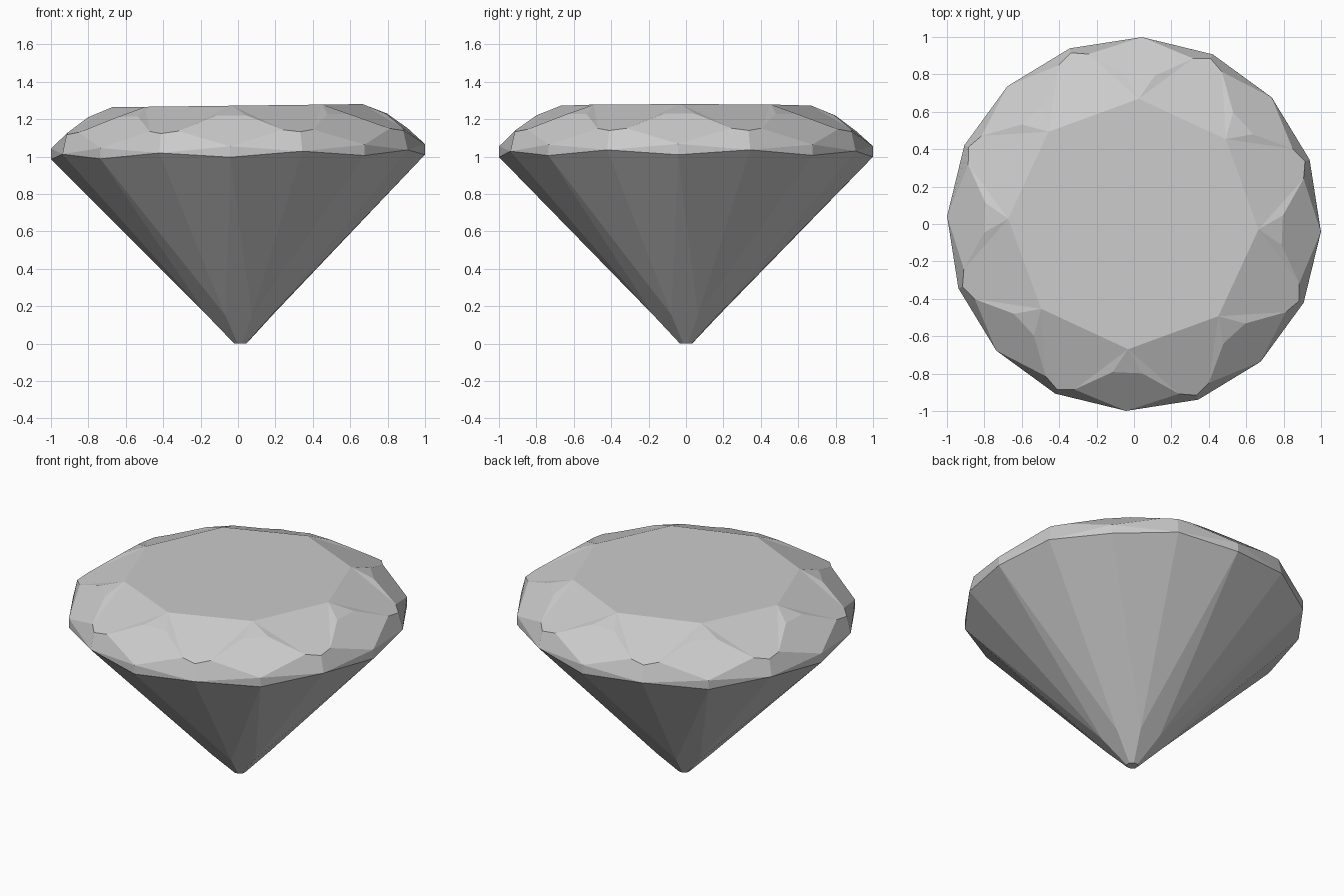
import bpy, bmesh
from math import cos, sin, radians
from mathutils import Matrix

if "Cube" in bpy.data.objects:
    bpy.data.objects.remove(bpy.data.objects["Cube"])

STEP = 45            # eight-fold symmetry
SPIN = -2.4          # small turn about z
TILT = 0.0125        # slight lean towards -x

bm = bmesh.new()


def ring(radius, z, offset=0.0):
    """Eight points at 45 degree spacing, starting at the given angle."""
    return [bm.verts.new((radius * cos(radians(STEP * k + offset)),
                          radius * sin(radians(STEP * k + offset)), z))
            for k in range(8)]


# crown rings
table = ring(0.67, 1.272)
kite_l = ring(0.80, 1.22, -5.7)
kite_r = ring(0.80, 1.22, 5.7)
star_a = ring(0.94, 1.14, 22.5 - 5.2)
star_b = ring(0.94, 1.14, 22.5 + 5.2)
star_tip = ring(0.975, 1.128, 22.5)

# girdle rings
girdle_top = ring(1.0, 1.055)
girdle_low = ring(1.0, 0.997)
girdle_mid = ring(1.0, 1.024, 22.5)

# pavilion rings
pavilion = ring(0.185, 0.15, 22.5)
culet = ring(0.035, 0.0, 22.5)

face = bm.faces.new
face(table)
face(culet[::-1])
for k in range(8):
    n, p = (k + 1) % 8, (k - 1) % 8
    # sunken star facet and its two side walls
    face((table[k], star_a[k], star_tip[k], star_b[k], table[n]))
    face((table[k], kite_r[k], star_a[k]))
    face((table[n], star_b[k], kite_l[n]))
    # raised kite facets
    face((table[k], kite_l[k], kite_r[k]))
    face((kite_l[k], star_b[p], girdle_top[k], star_a[k], kite_r[k]))
    # upper girdle facets
    face((star_a[k], girdle_top[k], girdle_mid[k], star_tip[k]))
    face((star_tip[k], girdle_mid[k], girdle_top[n], star_b[k]))
    # girdle slivers
    face((girdle_top[k], girdle_low[k], girdle_mid[k]))
    face((girdle_top[n], girdle_mid[k], girdle_low[n]))
    # pavilion mains and lower halves
    face((girdle_low[k], pavilion[p], culet[p], culet[k], pavilion[k]))
    face((girdle_low[k], pavilion[k], girdle_mid[k]))
    face((girdle_low[n], girdle_mid[k], pavilion[k]))

bmesh.ops.recalc_face_normals(bm, faces=bm.faces[:])

# lean and turn the stone, then rest it on the ground and centre it
bm.transform(Matrix.Rotation(-TILT, 4, 'Y') @ Matrix.Rotation(radians(SPIN), 4, 'Z'))
xs = [v.co.x for v in bm.verts]
low = min(v.co.z for v in bm.verts)
bm.transform(Matrix.Translation((-(min(xs) + max(xs)) / 2, 0, -low)))

mesh = bpy.data.meshes.new("cut_gem")
bm.to_mesh(mesh)
bm.free()
gem = bpy.data.objects.new("cut_gem", mesh)
bpy.context.collection.objects.link(gem)
